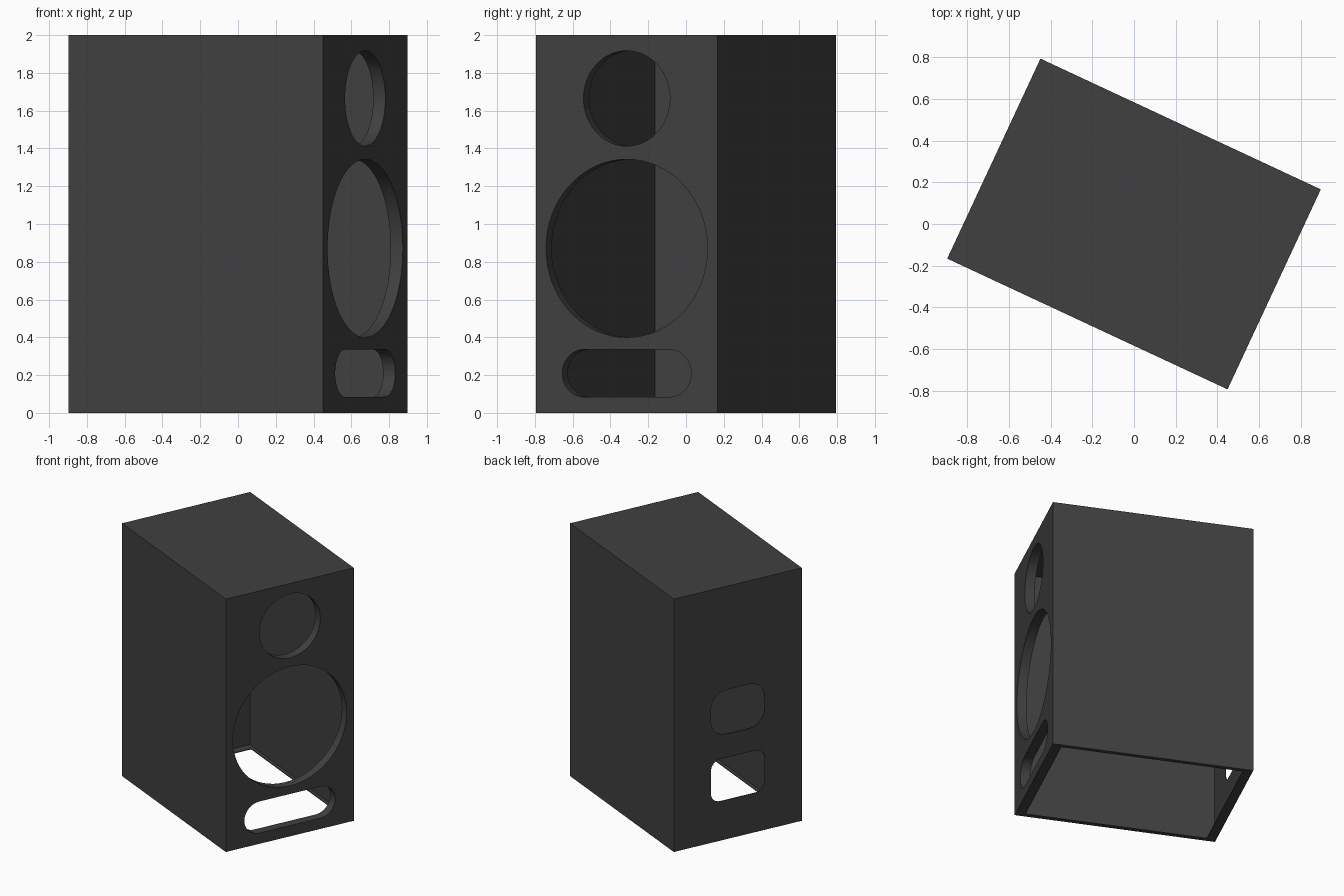
import bpy, bmesh
from math import sin, cos, pi, radians
from mathutils import Matrix, Vector

if "Cube" in bpy.data.objects:
    bpy.data.objects.remove(bpy.data.objects["Cube"])

L, W, H = 1.486, 1.06, 2.0       # cabinet depth, width, height
T, S = 0.071, 0.006              # front baffle and thin shell thickness
TURN = Matrix.Rotation(radians(-25), 4, 'Z')

black = bpy.data.materials.new("black_vinyl")
black.diffuse_color = (0.051, 0.051, 0.051, 1)
black.use_nodes = True
black.node_tree.nodes["Principled BSDF"].inputs["Base Color"].default_value = black.diffuse_color


def rounded(cx, cy, w, h, r, n=16):
    """Closed outline of a rounded rectangle (or circle if r is half the size)."""
    pts = []
    for k, (sx, sy) in enumerate([(1, 1), (-1, 1), (-1, -1), (1, -1)]):
        for i in range(n + 1):
            a = (k + i / n) * pi / 2
            p = Vector((cx + sx * (w / 2 - r) + r * cos(a),
                        cy + sy * (h / 2 - r) + r * sin(a)))
            if not pts or (p - pts[-1]).length > 1e-5:
                pts.append(p)
    if (pts[0] - pts[-1]).length < 1e-5:
        pts.pop()
    return pts


def panel(name, origin, x_axis, y_axis, w, h, thick, holes=()):
    """Flat board with cut-outs; origin is the outer face centre, grows inward."""
    outer = [Vector((sx * w / 2, sy * h / 2))
             for sx, sy in [(1, 1), (-1, 1), (-1, -1), (1, -1)]]
    x, y = Vector(x_axis), Vector(y_axis)
    inward = -x.cross(y)
    bm = bmesh.new()
    for loop in [outer, *holes]:
        vs = [bm.verts.new(Vector(origin) + x * p.x + y * p.y) for p in loop]
        for a, b in zip(vs, vs[1:] + vs[:1]):
            bm.edges.new((a, b))
    rim = bm.edges[:]
    bmesh.ops.triangle_fill(bm, use_beauty=True, edges=rim, normal=-inward)
    # second face, then walls around every outline
    new = bmesh.ops.duplicate(bm, geom=bm.verts[:] + bm.edges[:] + bm.faces[:])
    vmap = new["vert_map"]
    bmesh.ops.translate(bm, vec=inward * thick,
                        verts=[g for g in new["geom"] if isinstance(g, bmesh.types.BMVert)])
    for e in rim:
        a, b = e.verts
        bm.faces.new((a, b, vmap[b], vmap[a]))
    bmesh.ops.recalc_face_normals(bm, faces=bm.faces[:])
    bm.transform(TURN)
    me = bpy.data.meshes.new(name)
    bm.to_mesh(me)
    bm.free()
    me.materials.append(black)
    ob = bpy.data.objects.new(name, me)
    bpy.context.collection.objects.link(ob)
    bpy.ops.object.select_all(action='DESELECT')
    ob.select_set(True)
    bpy.context.view_layer.objects.active = ob
    bpy.ops.object.shade_smooth_by_angle(angle=radians(30))


UP = (0, 0, 1)
mid = H / 2

# front baffle: tweeter, woofer and slot port openings
panel("front_baffle", (L / 2, 0, mid), (0, 1, 0), UP, W, H, T, [
    rounded(0, 1.665 - mid, 0.505, 0.505, 0.2525),
    rounded(0, 0.871 - mid, 0.943, 0.943, 0.4715),
    rounded(0, 0.21 - mid, 0.753, 0.25, 0.125)])

# back panel with two connector openings
panel("back_panel", (-L / 2, 0, mid), (0, -1, 0), UP, W, H, S, [
    rounded(0, 1.007 - mid, 0.445, 0.35, 0.13),
    rounded(0, 0.478 - mid, 0.445, 0.335, 0.08)])

# thin side walls and top, open underneath
D = L - T - S
cu = (S - T) / 2
for side, name in [(1, "left"), (-1, "right")]:
    panel(name + "_wall", (cu, side * W / 2, mid), (-side, 0, 0), UP, D, H, S)
    # narrow lip along the bottom edge
    panel(name + "_bottom_lip", (cu, side * (W / 2 - S - 0.013), 0),
          (0, 1, 0), (1, 0, 0), 0.026, D, S)
panel("back_bottom_lip", (-L / 2 + S + 0.032, 0, 0), (0, 1, 0), (1, 0, 0),
      W - 2 * S - 0.052, 0.064, S)
panel("top_panel", (cu, 0, H), (1, 0, 0), (0, 1, 0), D, W, S)
